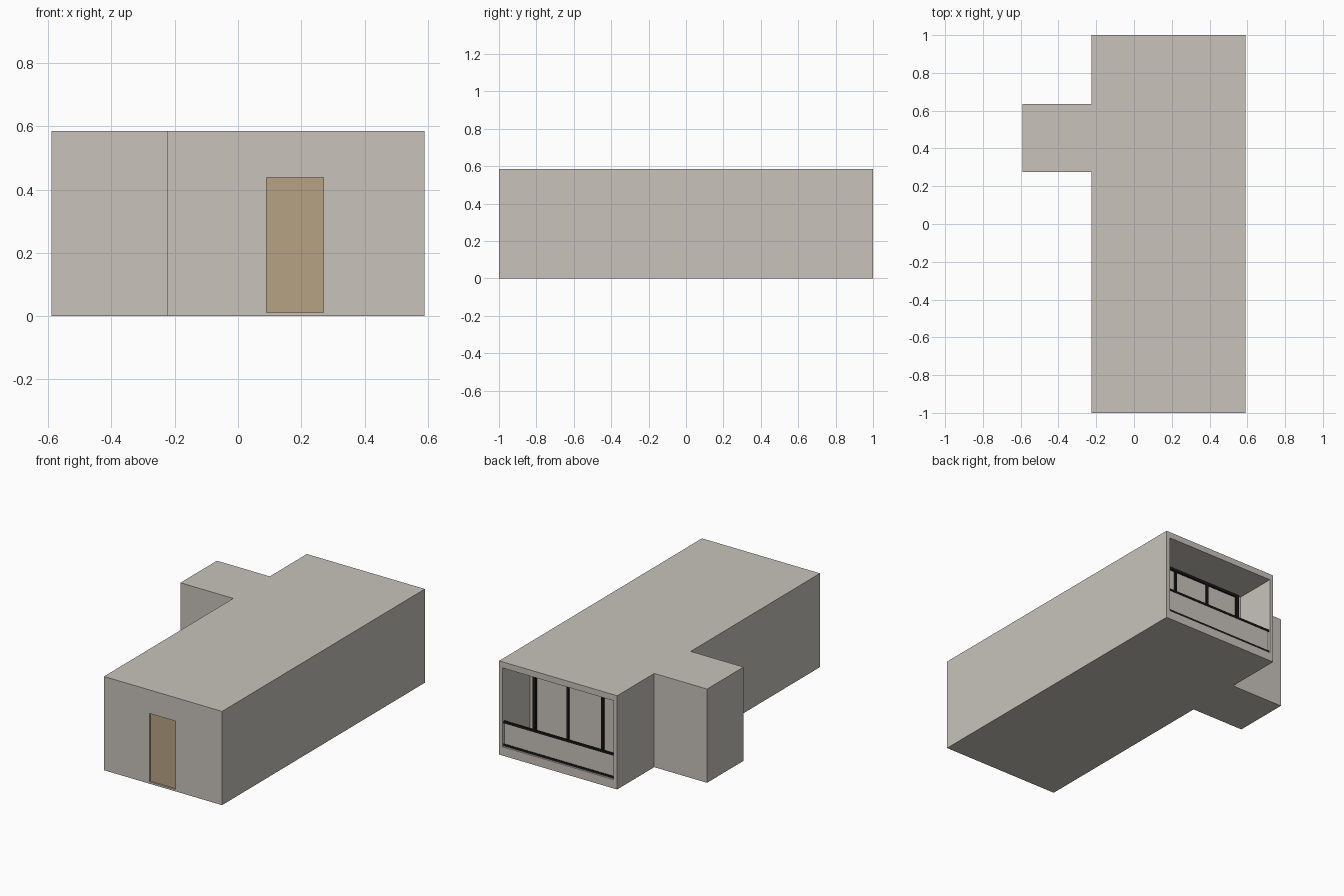
import bpy
import bmesh

if "Cube" in bpy.data.objects:
    bpy.data.objects.remove(bpy.data.objects["Cube"], do_unlink=True)


def make_material(name, colour):
    mat = bpy.data.materials.new(name)
    mat.use_nodes = True
    rgba = (*colour, 1.0)
    mat.diffuse_color = rgba
    mat.node_tree.nodes["Principled BSDF"].inputs["Base Color"].default_value = rgba
    return mat


PLASTER = make_material("warm grey plaster", (0.58, 0.55, 0.50))
WOOD = make_material("brown wood", (0.47, 0.36, 0.23))
BLACK = make_material("black metal", (0.01, 0.01, 0.01))


def add_object(name, bm, mat):
    bmesh.ops.recalc_face_normals(bm, faces=bm.faces)
    mesh = bpy.data.meshes.new(name)
    bm.to_mesh(mesh)
    bm.free()
    mesh.materials.append(mat)
    obj = bpy.data.objects.new(name, mesh)
    bpy.context.collection.objects.link(obj)
    return obj


def box(name, x, y, z, mat):
    """Box from (low, high) ranges on each axis."""
    bm = bmesh.new()
    bmesh.ops.create_cube(bm, size=1)
    for v in bm.verts:
        for axis, (low, high) in enumerate((x, y, z)):
            v.co[axis] = low if v.co[axis] < 0 else high
    return add_object(name, bm, mat)


def cut(target, name, x, y, z):
    cutter = box(name, x, y, z, PLASTER)
    cutter.hide_render = True
    cutter.hide_viewport = True
    mod = target.modifiers.new(name, "BOOLEAN")
    mod.operation = "DIFFERENCE"
    mod.solver = "EXACT"
    mod.object = cutter


# Main dimensions
LEFT, RIGHT, ANNEX = 0.59, -0.225, -0.59
HEIGHT, FLOOR, CEILING = 0.585, 0.055, 0.547
IN_RIGHT, IN_LEFT = RIGHT + 0.025, LEFT - 0.025
WINDOW_Y = 0.73

# House shell: long block with a side annex
outline = [(LEFT, -1), (LEFT, 1), (RIGHT, 1), (RIGHT, 0.635),
           (ANNEX, 0.635), (ANNEX, 0.275), (RIGHT, 0.275), (RIGHT, -1)]
bm = bmesh.new()
base = bm.faces.new([bm.verts.new((x, y, 0)) for x, y in outline])
top = bmesh.ops.extrude_face_region(bm, geom=[base])["geom"]
bmesh.ops.translate(bm, vec=(0, 0, HEIGHT),
                    verts=[v for v in top if isinstance(v, bmesh.types.BMVert)])
house = add_object("house_shell", bm, PLASTER)

# Balcony recess at the back, door recess at the front
cut(house, "balcony_cutter", (IN_RIGHT, IN_LEFT), (WINDOW_Y, 1.1), (FLOOR, CEILING))
cut(house, "door_cutter", (0.09, 0.27), (-1.1, -0.988), (0.012, 0.438))

# Front door
box("front_door", (0.09, 0.27), (-0.99, -0.985), (0.012, 0.438), WOOD)

# Balcony window frame: four posts and two rails
win_low, win_high = -0.18, 0.54
pane = (win_high - win_low) / 3
for i in range(4):
    half = 0.011 if i in (0, 3) else 0.007
    x = win_low + i * pane
    x += half if i == 0 else -half if i == 3 else 0
    box(f"window_post_{i + 1}", (x - half, x + half),
        (WINDOW_Y - 0.005, WINDOW_Y + 0.012), (FLOOR, CEILING), BLACK)
for name, z in (("window_bottom_rail", (FLOOR, FLOOR + 0.015)),
                ("window_top_rail", (CEILING - 0.015, CEILING))):
    box(name, (win_low, win_high), (WINDOW_Y - 0.005, WINDOW_Y + 0.012), z, BLACK)

# Balcony parapet panel with its rails
box("parapet_panel", (IN_RIGHT + 0.005, IN_LEFT - 0.005), (0.982, 0.989),
    (FLOOR, 0.205), PLASTER)
for name, low in (("parapet_bottom_rail", FLOOR + 0.003), ("parapet_handrail", 0.199)):
    box(name, (IN_RIGHT, IN_LEFT), (0.979, 0.992), (low, low + 0.013), BLACK)
